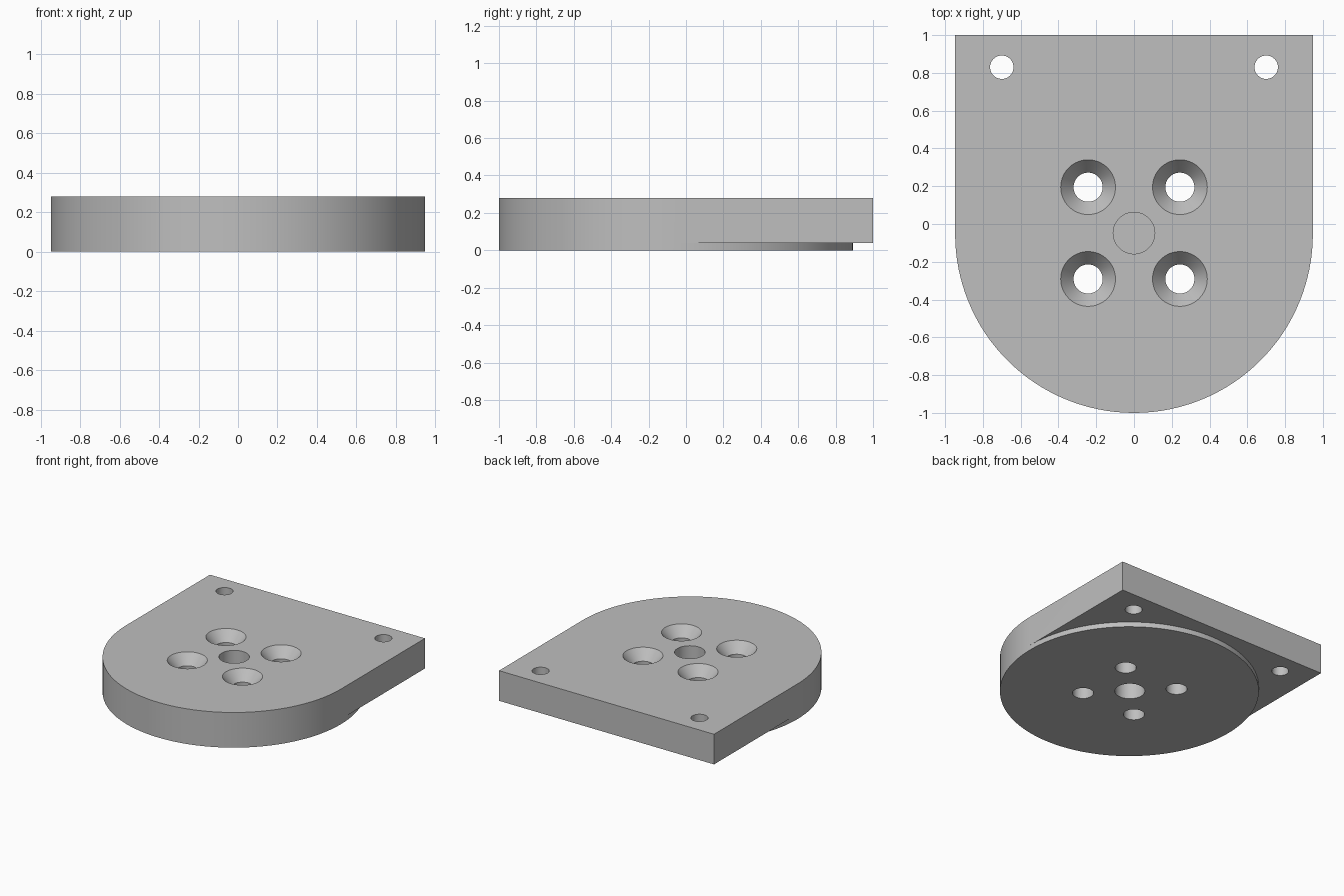
import bpy
import bmesh
import math

cube = bpy.data.objects.get("Cube")
if cube:
    bpy.data.objects.remove(cube, do_unlink=True)

# Main dimensions
R = 0.947              # disc radius and half width of the plate
CY = -0.053            # disc centre
HOLE_Y = -0.048        # centre of the hole pattern
BACK = 1.0
TOP, STEP = 0.28, 0.04
SEG = 128

grey = bpy.data.materials.new("plain_grey")
grey.use_nodes = True
colour = (0.52, 0.52, 0.52, 1.0)
grey.diffuse_color = colour
grey.node_tree.nodes["Principled BSDF"].inputs["Base Color"].default_value = colour


def make_object(name, bm):
    bmesh.ops.recalc_face_normals(bm, faces=bm.faces)
    mesh = bpy.data.meshes.new(name)
    bm.to_mesh(mesh)
    bm.free()
    mesh.materials.append(grey)
    obj = bpy.data.objects.new(name, mesh)
    bpy.context.collection.objects.link(obj)
    return obj


def wall(bm, lower, upper, closed=True):
    """Join two rows of vertices with quads."""
    n = len(lower)
    for i in range(n if closed else n - 1):
        j = (i + 1) % n
        bm.faces.new((lower[i], lower[j], upper[j], upper[i]))


def lathe(bm, x, y, profile, segments=64):
    """Add a closed turned solid from (radius, z) pairs, bottom to top."""
    rings = []
    for r, z in profile:
        rings.append([bm.verts.new((x + r * math.cos(2 * math.pi * i / segments),
                                    y + r * math.sin(2 * math.pi * i / segments), z))
                      for i in range(segments)])
    for a, b in zip(rings, rings[1:]):
        wall(bm, a, b)
    bm.faces.new(rings[0])
    bm.faces.new(rings[-1])


# Body: round-fronted plate with a full disc stepped below it
bm = bmesh.new()
circle = [(R * math.cos(2 * math.pi * i / SEG), CY + R * math.sin(2 * math.pi * i / SEG))
          for i in range(SEG)]
half = SEG // 2
front_arc = circle[half:] + circle[:1]          # left tangent, round the front, to the right
outline = front_arc + [(R, BACK), (-R, BACK)]
upper = [bm.verts.new((x, y, TOP)) for x, y in outline]
middle = [bm.verts.new((x, y, STEP)) for x, y in outline]
back_arc = [bm.verts.new((x, y, STEP)) for x, y in circle[1:half]]
bottom = [bm.verts.new((x, y, 0)) for x, y in circle]
n = len(front_arc)
disc_ring = [middle[n - 1]] + back_arc + middle[:n - 1]
wall(bm, middle, upper)
wall(bm, bottom, disc_ring)
bm.faces.new(upper)
bm.faces.new(bottom)
bm.faces.new([middle[n - 1], middle[n], middle[n + 1], middle[0]] + back_arc[::-1])
body = make_object("mounting_plate", bm)

# Cutters for every hole
bm = bmesh.new()
for sx in (-1, 1):
    lathe(bm, sx * 0.70, 0.83, [(0.062, -0.1), (0.062, 0.4)])       # rear corner holes
    for sy in (-1, 1):                                              # countersunk holes
        lathe(bm, sx * 0.243, HOLE_Y + sy * 0.243,
              [(0.077, -0.1), (0.077, TOP - 0.08), (0.145, TOP), (0.145, 0.4)])
# Central recess on both faces, with a thin web left between
lathe(bm, 0, HOLE_Y, [(0.11, 0.16), (0.11, 0.4)])
lathe(bm, 0, HOLE_Y, [(0.11, -0.1), (0.11, 0.14)])
cutter = make_object("hole_cutter", bm)
cutter.hide_render = True

# Cut the holes, then drop the cutter
mod = body.modifiers.new("holes", "BOOLEAN")
mod.operation = "DIFFERENCE"
mod.solver = "EXACT"
mod.object = cutter
for obj in bpy.context.selected_objects:
    obj.select_set(False)
body.select_set(True)
bpy.context.view_layer.objects.active = body
bpy.ops.object.modifier_apply(modifier=mod.name)
bpy.data.objects.remove(cutter, do_unlink=True)

bpy.ops.object.shade_smooth_by_angle(angle=math.radians(30))
